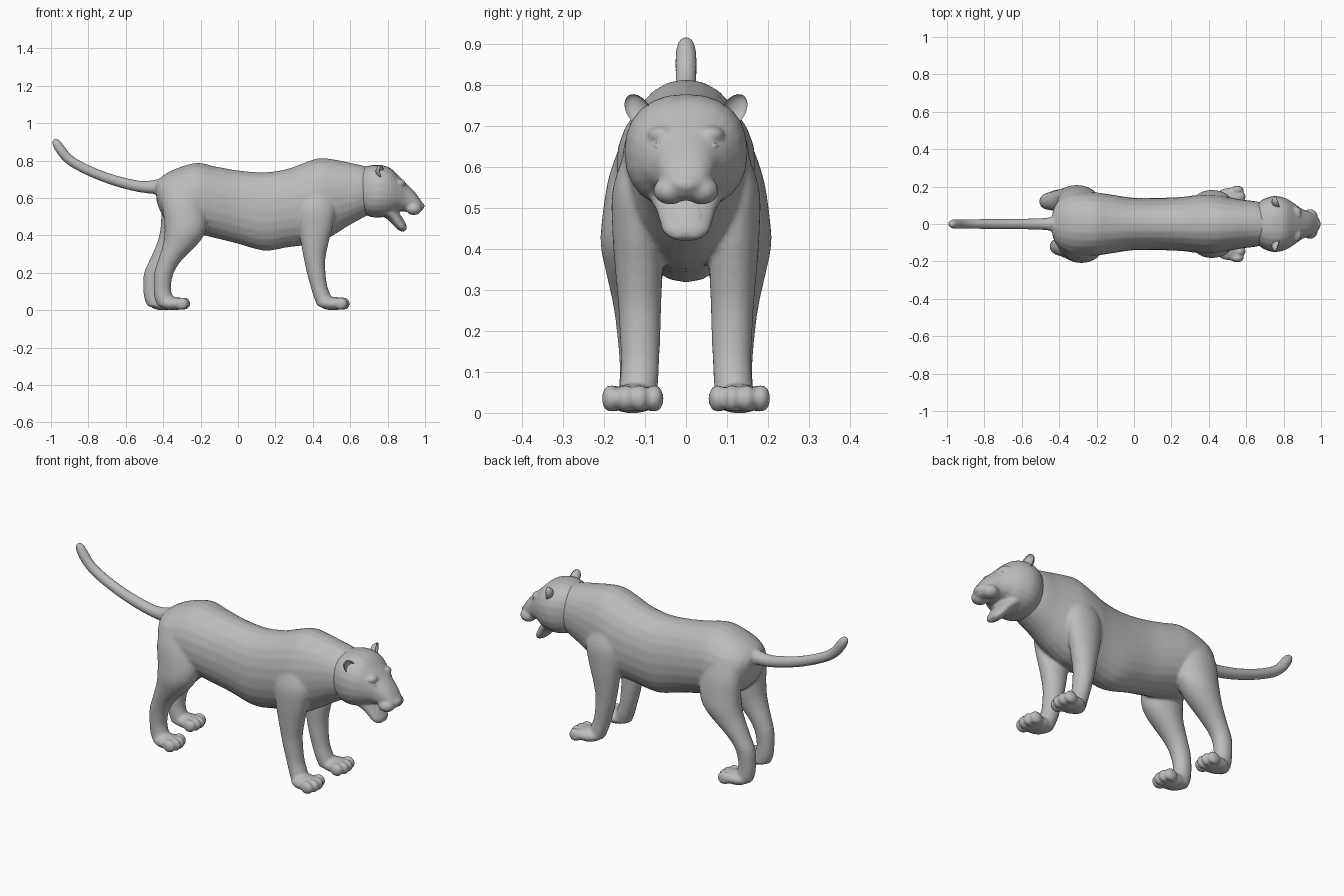
import bpy, bmesh, math
from mathutils import Matrix, Vector

if "Cube" in bpy.data.objects:
    bpy.data.objects.remove(bpy.data.objects["Cube"])

fur = bpy.data.materials.new("warm_free_grey")
fur.name = "plain_grey"
fur.diffuse_color = (0.5, 0.5, 0.5, 1)
fur.use_nodes = True
fur.node_tree.nodes["Principled BSDF"].inputs["Base Color"].default_value = fur.diffuse_color


def finish(bm, name, voxel=0, smooth=0):
    """Turn a bmesh into an object; a voxel size fuses its overlapping pieces."""
    bmesh.ops.recalc_face_normals(bm, faces=bm.faces)
    for f in bm.faces:
        f.smooth = True
    me = bpy.data.meshes.new(name)
    bm.to_mesh(me)
    bm.free()
    me.materials.append(fur)
    ob = bpy.data.objects.new(name, me)
    bpy.context.collection.objects.link(ob)
    if voxel:
        m = ob.modifiers.new("fuse", 'REMESH')
        m.mode, m.voxel_size, m.use_smooth_shade = 'VOXEL', voxel, True
        s = ob.modifiers.new("soften", 'SMOOTH')
        s.factor, s.iterations = 0.5, smooth
    return ob


def catmull(a, b, c, d, t):
    return [0.5 * (2*q + (r-p)*t + (2*p-5*q+4*r-s)*t*t + (3*q-p-3*r+s)*t**3)
            for p, q, r, s in zip(a, b, c, d)]


def loft(bm, rings, power=1.0, sides=24, steps=4):
    """Skin smooth rings, each a flat (centre, u axis, v axis) of 9 numbers."""
    fine, n = [], len(rings)
    for i in range(n - 1):
        p = [rings[min(max(i + k, 0), n - 1)] for k in (-1, 0, 1, 2)]
        fine += [catmull(*p, s / steps) for s in range(steps)]
    fine.append(rings[-1])
    loops = []
    for r in fine:
        c, u, v = Vector(r[:3]), Vector(r[3:6]), Vector(r[6:])
        loop = []
        for k in range(sides):
            a = 2 * math.pi * k / sides
            ca, sa = math.cos(a), math.sin(a)
            ca = math.copysign(abs(ca) ** power, ca)
            sa = math.copysign(abs(sa) ** power, sa)
            loop.append(bm.verts.new(c + u * ca + v * sa))
        loops.append(loop)
    for a, b in zip(loops, loops[1:]):
        for k in range(sides):
            j = (k + 1) % sides
            bm.faces.new((a[k], a[j], b[j], b[k]))
    bm.faces.new(loops[0])
    bm.faces.new(loops[-1])


def ball(bm, centre, radii, turn=None):
    m = Matrix.Translation(centre) @ (turn or Matrix()) @ Matrix.Diagonal((*radii, 1))
    return bmesh.ops.create_uvsphere(bm, u_segments=20, v_segments=12,
                                     radius=1, matrix=m)["verts"]


def upright(x, zb, zt, w):
    """Ring standing across the body."""
    return (x, 0, (zb + zt) / 2, 0, w, 0, 0, 0, (zt - zb) / 2)


def tilted(x, z, w, h, angle):
    """Ring across the body whose height axis leans by an angle."""
    return (x, 0, z, 0, w, 0, h * math.sin(angle), 0, h * math.cos(angle))


# ---- body: torso, neck, legs, paws and tail fused ----
bm = bmesh.new()
loft(bm, [upright(*s) for s in (
    (-.435, .58, .69, .07), (-.40, .50, .72, .13), (-.33, .44, .757, .165),
    (-.22, .41, .787, .17), (-.12, .385, .768, .157), (0, .355, .747, .14),
    (.14, .318, .737, .14), (.26, .335, .754, .145), (.34, .345, .782, .155),
    (.43, .36, .812, .157), (.51, .40, .806, .143), (.58, .445, .792, .13),
    (.66, .49, .775, .12), (.72, .52, .76, .10))], 0.95)

loft(bm, [tilted(*s) for s in (
    (-.36, .66, .05, .05, 0), (-.43, .66, .038, .04, 0), (-.50, .658, .031, .032, 0),
    (-.58, .672, .029, .03, .2), (-.68, .70, .028, .028, .3),
    (-.78, .738, .027, .027, .4), (-.87, .783, .026, .027, .6),
    (-.92, .822, .026, .027, .85), (-.955, .868, .026, .027, 1.05),
    (-.975, .90, .021, .021, 1.05), (-.983, .914, .009, .009, 1.05))])

FRONT = ((.66, .42, .06, .10, .04), (.55, .42, .10, .118, .06),
         (.45, .415, .092, .12, .06), (.35, .41, .072, .115, .058),
         (.27, .41, .057, .113, .053), (.20, .418, .05, .112, .05),
         (.13, .432, .045, .112, .047), (.07, .452, .047, .115, .047),
         (.02, .468, .042, .12, .045))
HIND = ((.68, -.30, .09, .09, .06), (.58, -.295, .112, .11, .077),
        (.48, -.28, .115, .122, .082), (.41, -.285, .108, .125, .083),
        (.35, -.31, .092, .125, .072), (.27, -.362, .064, .123, .056),
        (.20, -.395, .052, .122, .047), (.12, -.405, .046, .12, .042),
        (.06, -.395, .05, .12, .043), (.02, -.385, .042, .12, .042))


def leg(side, rings, paw_x, paw_y, wide, back=0):
    def shift(z):
        return -back * min(max((.6 - z) / .4, 0), 1)
    loft(bm, [(x + shift(z), side * y, z, rx, 0, 0, 0, ry, 0)
              for z, x, rx, y, ry in rings])
    px = paw_x + shift(0)
    ball(bm, (px, side * paw_y, .035), (.078, wide, .036))
    for k in (-1.5, -.5, .5, 1.5):
        ball(bm, (px + .062 - .012 * abs(k), side * (paw_y + k * wide * .55), .035),
             (.036, wide * .36, .034))


for side in (-1, 1):
    leg(side, FRONT, .507, .13, .064)
    leg(side, HIND, -.345, .128, .058, .055 if side > 0 else 0)
finish(bm, "body", .008, 5)

# ---- head: skull, muzzle, nose, brows and open lower jaw fused ----
bm = bmesh.new()
loft(bm, [upright(*s) for s in (
    (.64, .55, .745, .09), (.69, .505, .77, .132), (.75, .495, .777, .15),
    (.81, .505, .762, .138), (.86, .528, .717, .108), (.90, .525, .678, .08),
    (.945, .517, .632, .062), (.975, .525, .59, .045), (.988, .54, .57, .025))], .88)
ball(bm, (.978, 0, .557), (.02, .036, .02))
for side in (-1, 1):
    ball(bm, (.94, side * .038, .542), (.043, .042, .034))
    ball(bm, (.862, side * .058, .678), (.034, .036, .022))
loft(bm, [tilted(*s) for s in (
    (.75, .565, .10, .04, 1.0), (.80, .53, .092, .042, 1.0),
    (.835, .498, .074, .034, 1.0), (.86, .465, .064, .03, 1.0),
    (.88, .44, .054, .024, 1.0), (.892, .424, .03, .012, 1.0))])
finish(bm, "head", .0065, 5)

# ---- tongue lying in the jaw ----
bm = bmesh.new()
ball(bm, (.872, 0, .482), (.056, .043, .012), Matrix.Rotation(1.05, 4, 'Y'))
finish(bm, "tongue")

for side, label in ((-1, "right"), (1, "left")):
    # ---- cupped ear, its front half pushed inward ----
    bm = bmesh.new()
    for v in ball(bm, (0, 0, 0), (.034, .029, .043)):
        if v.co.x > 0:
            v.co.x *= -.55
    turn = Matrix.Rotation(side * .35, 4, 'Z') @ Matrix.Rotation(-side * .6, 4, 'X')
    bm.transform(Matrix.Translation((.77, side * .118, .738)) @ turn)
    finish(bm, label + "_ear")

    # ---- almond eye ----
    bm = bmesh.new()
    ball(bm, (.888, side * .061, .647), (.014, .02, .013),
         Matrix.Rotation(side * .5, 4, 'Z') @ Matrix.Rotation(side * .25, 4, 'X'))
    finish(bm, label + "_eye")
